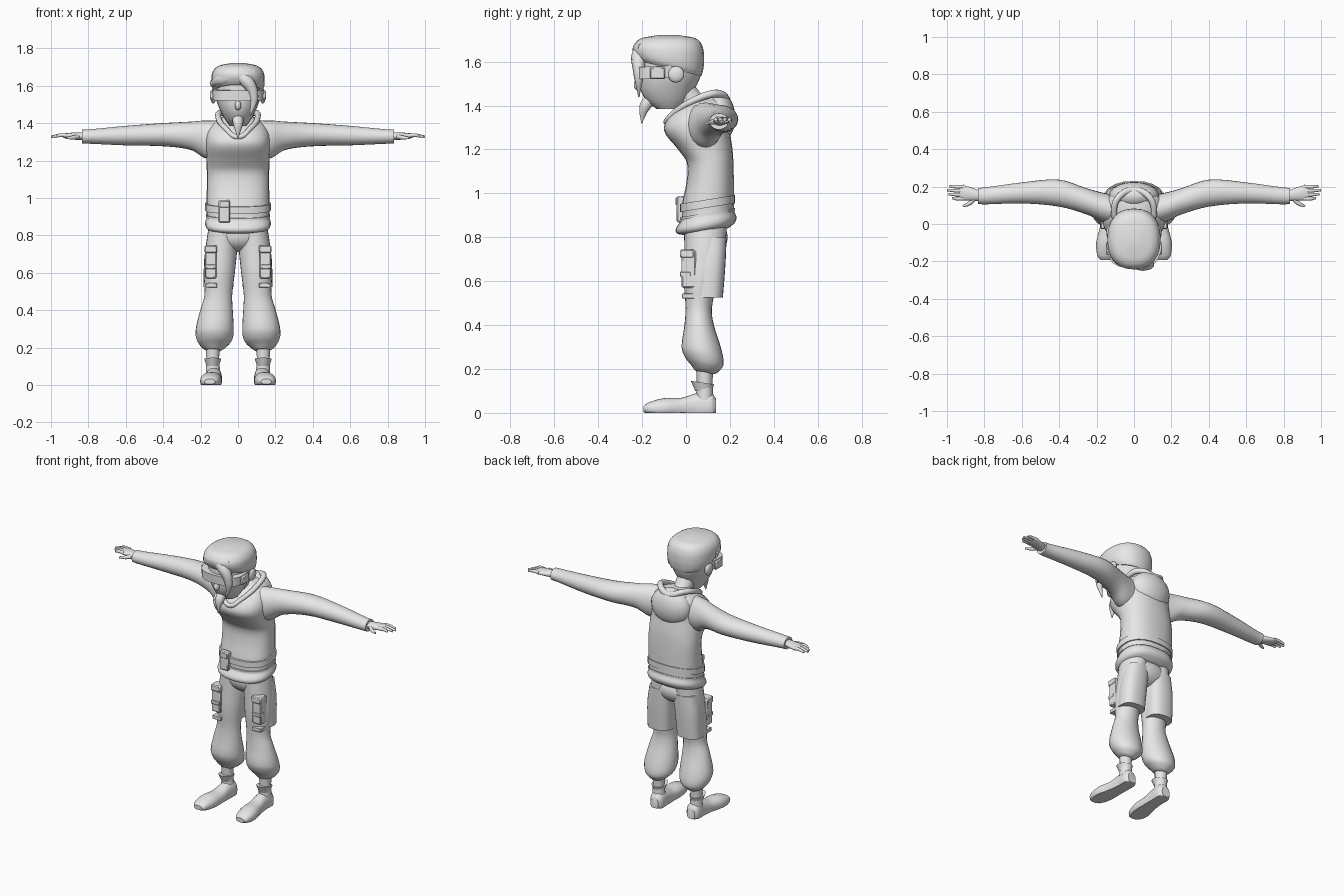
import bpy
import bmesh
from math import cos, sin, pi, radians
from mathutils import Vector

old = bpy.data.objects.get("Cube")
if old:
    bpy.data.objects.remove(old, do_unlink=True)

clay = bpy.data.materials.new("light_grey")
clay.use_nodes = True
clay.diffuse_color = (.8, .8, .8, 1)
clay.node_tree.nodes["Principled BSDF"].inputs["Base Color"].default_value = (.8, .8, .8, 1)
parts = []


def finish(bm, name, side=1):
    """Mirror to the wanted side, fix normals and make the object."""
    for v in bm.verts:
        v.co.x *= side
    bmesh.ops.recalc_face_normals(bm, faces=bm.faces)
    mesh = bpy.data.meshes.new(name)
    bm.to_mesh(mesh)
    bm.free()
    mesh.materials.append(clay)
    obj = bpy.data.objects.new(name, mesh)
    bpy.context.collection.objects.link(obj)
    parts.append(obj)
    return obj


def smooth_stations(rows, steps):
    """Hermite interpolation of cross-sections along their first value."""
    rows = [list(r) + [0] * (6 - len(r)) for r in rows]
    last = len(rows) - 1

    def slope(i, k):
        a, b = rows[max(i - 1, 0)], rows[min(i + 1, last)]
        return (b[k] - a[k]) / (b[0] - a[0])

    out = []
    for i in range(last):
        a, b = rows[i], rows[i + 1]
        h = b[0] - a[0]
        for s in range(steps):
            t = s / steps
            w = t * t * (3 - 2 * t)
            row = [a[0] + h * t]
            for k in range(1, 6):
                bend = h * (t * (1 - t) ** 2 * slope(i, k) - t * t * (1 - t) * slope(i + 1, k))
                row.append(a[k] * (1 - w) + b[k] * w + bend)
            out.append(row)
    return out + [rows[last]]


def loft(name, axis, rows, side=1, power=2, steps=4, sides=24, floor=None):
    """Skin oval rings: position on axis, two centres, two radii, tilt."""
    bm = bmesh.new()
    rings = []
    for c, u, v, ru, rv, tilt in smooth_stations(rows, steps):
        ring = []
        for i in range(sides):
            a = 2 * pi * i / sides
            du, dv = (abs(f) ** (2 / power) * (1 if f > 0 else -1) for f in (cos(a), sin(a)))
            du, dv = du * max(ru, .003), dv * max(rv, .003)
            along = c + tilt * dv
            co = {"x": (along, u + du, v + dv),
                  "y": (u + du, along, v + dv),
                  "z": (u + du, v + dv, along)}[axis]
            if floor is not None:
                co = (co[0], co[1], max(co[2], floor))
            ring.append(bm.verts.new(co))
        rings.append(ring)
    for a, b in zip(rings, rings[1:]):
        for i in range(sides):
            j = (i + 1) % sides
            bm.faces.new((a[i], a[j], b[j], b[i]))
    bm.faces.new(rings[0])
    bm.faces.new(rings[-1])
    return finish(bm, name, side)


def ball(name, centre, size, side=1):
    bm = bmesh.new()
    bmesh.ops.create_uvsphere(bm, u_segments=20, v_segments=12, radius=1)
    for v in bm.verts:
        v.co = Vector(centre) + v.co * Vector(size)
    return finish(bm, name, side)


def box(name, centre, size, side=1, bevel=.006):
    bm = bmesh.new()
    bmesh.ops.create_cube(bm, size=1)
    for v in bm.verts:
        v.co = Vector(centre) + v.co * Vector(size)
    bmesh.ops.bevel(bm, geom=bm.edges[:], offset=bevel, segments=1, affect="EDGES")
    return finish(bm, name, side)


def tube(name, points, radii, side=1, closed=False):
    """Round tube through the points, converted to a mesh."""
    curve = bpy.data.curves.new(name, "CURVE")
    curve.dimensions = "3D"
    curve.bevel_depth = 1
    curve.bevel_resolution = 3
    curve.use_fill_caps = True
    curve.resolution_u = 6
    spline = curve.splines.new("BEZIER")
    spline.bezier_points.add(len(points) - 1)
    for bp, p, r in zip(spline.bezier_points, points, radii):
        bp.co = (p[0] * side, p[1], p[2])
        bp.radius = r
        bp.handle_left_type = bp.handle_right_type = "AUTO"
    spline.use_cyclic_u = closed
    temp = bpy.data.objects.new(name, curve)
    bpy.context.collection.objects.link(temp)
    bpy.context.view_layer.update()
    bm = bmesh.new()
    graph = bpy.context.evaluated_depsgraph_get()
    mesh = temp.evaluated_get(graph).to_mesh()
    bm.from_mesh(mesh)
    bpy.data.objects.remove(temp, do_unlink=True)
    return finish(bm, name)


# Jumper with puffed hem and forward chest
loft("torso", "z", [
    (.825, 0, .09, .14, .1, .15), (.84, 0, .09, .168, .13, .18), (.865, 0, .092, .176, .138, .18),
    (.9, 0, .1, .168, .12, .15), (.95, 0, .1, .168, .118), (1.05, 0, .11, .167, .108),
    (1.14, 0, .11, .167, .106), (1.2, 0, .088, .168, .124), (1.285, 0, .05, .172, .15),
    (1.35, 0, .06, .165, .137), (1.41, 0, .09, .125, .095), (1.44, 0, .09, .06, .06)], power=2.4)
loft("belt", "z", [(.935, 0, .098, .176, .126, .16), (.972, 0, .098, .176, .126, .16)],
     power=2.4, steps=1)
loft("hem_band", "z", [(.9, 0, .098, .172, .125, .17), (.912, 0, .098, .172, .125, .17)],
     power=2.4, steps=1)
box("belt_pouch", (-.073, -.025, .928), (.062, .035, .12))
box("pouch_flap", (-.073, -.042, .965), (.054, .01, .035), bevel=.003)

# Hood hanging behind the neck, with its rim round the collar
ball("hood", (0, .15, 1.345), (.135, .075, .115))
tube("hood_rim", [(0, -.09, 1.325), (.065, -.05, 1.37), (.105, .05, 1.43), (.085, .14, 1.455),
                  (0, .18, 1.43), (-.085, .14, 1.455), (-.105, .05, 1.43), (-.065, -.05, 1.37)],
     [.014, .014, .016, .018, .02, .018, .016, .014], closed=True)
tube("neck", [(0, .07, 1.36), (0, .02, 1.43), (0, -.03, 1.5)], [.065, .055, .055])

# Head
loft("head", "z", [
    (1.385, 0, -.08, .045, .055), (1.42, 0, -.085, .07, .093), (1.47, 0, -.085, .096, .122),
    (1.53, 0, -.075, .118, .14), (1.6, 0, -.07, .128, .145), (1.66, 0, -.07, .115, .125),
    (1.69, 0, -.07, .06, .06)])
loft("hair", "z", [
    (1.57, 0, -.075, .125, .145, -.25), (1.59, 0, -.078, .138, .155, -.22),
    (1.63, 0, -.08, .143, .163, -.14), (1.675, 0, -.08, .135, .155, -.03),
    (1.708, 0, -.08, .1, .12), (1.722, 0, -.08, .03, .04)], power=2.3)
tube("front_lock", [(-.03, -.2, 1.67), (.05, -.215, 1.62), (.085, -.215, 1.54), (.065, -.215, 1.44)],
     [.03, .036, .024, .003])
tube("quiff", [(.08, -.19, 1.66), (0, -.205, 1.655), (-.08, -.18, 1.635), (-.135, -.1, 1.61)],
     [.03, .036, .036, .02])
ball("nose", (0, -.218, 1.495), (.017, .02, .026))
tube("goatee", [(0, -.165, 1.425), (0, -.187, 1.395), (0, -.203, 1.318)], [.03, .027, .002])
loft("visor", "z", [(1.525, 0, -.12, .137, .113, .05), (1.58, 0, -.12, .139, .115, .05)],
     power=3, steps=1)

for side, word in ((1, "left"), (-1, "right")):
    def named(part):
        return word + "_" + part

    # Ear and glasses hinge
    ball(named("ear"), (.132, -.045, 1.542), (.016, .037, .037), side)
    box(named("glasses_hinge"), (.139, -.13, 1.548), (.02, .07, .056), side)

    # Sleeve
    loft(named("sleeve"), "x", [
        (.07, .07, 1.31, .08, .1), (.17, .09, 1.312, .078, .102), (.25, .12, 1.332, .07, .076),
        (.4, .165, 1.338, .072, .062), (.6, .166, 1.333, .056, .052), (.8, .15, 1.328, .045, .038),
        (.835, .15, 1.328, .043, .037)], side)

    # Hand
    loft(named("palm"), "x", [
        (.82, .15, 1.33, .026, .02), (.86, .158, 1.33, .034, .02), (.92, .168, 1.332, .04, .014),
        (.935, .168, 1.332, .034, .01)], side)
    for i, tip in enumerate((.972, .992, 1, .985)):
        y = .136 + .021 * i
        tube(named("finger"), [(.91, y, 1.333), (.95, y, 1.335), (tip, y + .003, 1.327)],
             [.011, .01, .006], side)
    tube(named("thumb"), [(.85, .14, 1.328), (.88, .11, 1.323), (.915, .095, 1.32)],
         [.014, .011, .006], side)

    # Baggy trouser leg gathered above the ankle
    loft(named("trouser_leg"), "z", [
        (.86, .08, .09, .075, .095), (.72, .09, .085, .085, .092), (.6, .1, .068, .083, .078),
        (.48, .105, .058, .074, .06), (.4, .115, .06, .087, .067), (.29, .125, .072, .102, .092, -.12),
        (.235, .126, .083, .092, .087, -.2), (.2, .13, .085, .062, .06, -.25),
        (.185, .13, .085, .04, .045, -.2)], side)
    # Loose back panel ending above the knee
    loft(named("back_panel"), "z", [
        (.8, .085, .115, .075, .07), (.68, .098, .11, .082, .07), (.525, .105, .1, .08, .068)],
        side, power=2.5)
    # Cargo pocket with flap and strap
    box(named("cargo_pocket"), (.145, .012, .655), (.062, .065, .17), side)
    box(named("pocket_flap"), (.145, .005, .725), (.068, .065, .04), side)
    box(named("pocket_strap"), (.147, -.003, .632), (.06, .05, .022), side, bevel=.003)
    box(named("lower_strap"), (.142, .02, .532), (.062, .075, .024), side, bevel=.003)

    # Ankle, sock cuff and shoe
    tube(named("ankle"), [(.133, .085, .06), (.135, .085, .14), (.135, .085, .22)],
         [.04, .036, .04], side)
    loft(named("sock_cuff"), "z", [(.1, .135, .08, .032, .038), (.138, .135, .075, .045, .053, -.15)],
         side, steps=1)
    loft(named("shoe"), "y", [
        (-.193, .15, .018, .028, .014), (-.17, .15, .02, .046, .028), (-.1, .145, .02, .057, .047),
        (-.02, .135, .025, .048, .044), (.05, .13, .03, .043, .06), (.115, .13, .03, .043, .062),
        (.137, .13, .03, .028, .035)], side, power=2.3, floor=0)

# Seat joining both legs
ball("trouser_seat", (0, .09, .8), (.158, .1, .09))

for obj in bpy.context.view_layer.objects:
    obj.select_set(obj in parts)
bpy.context.view_layer.objects.active = parts[0]
bpy.ops.object.shade_smooth_by_angle(angle=radians(40))
